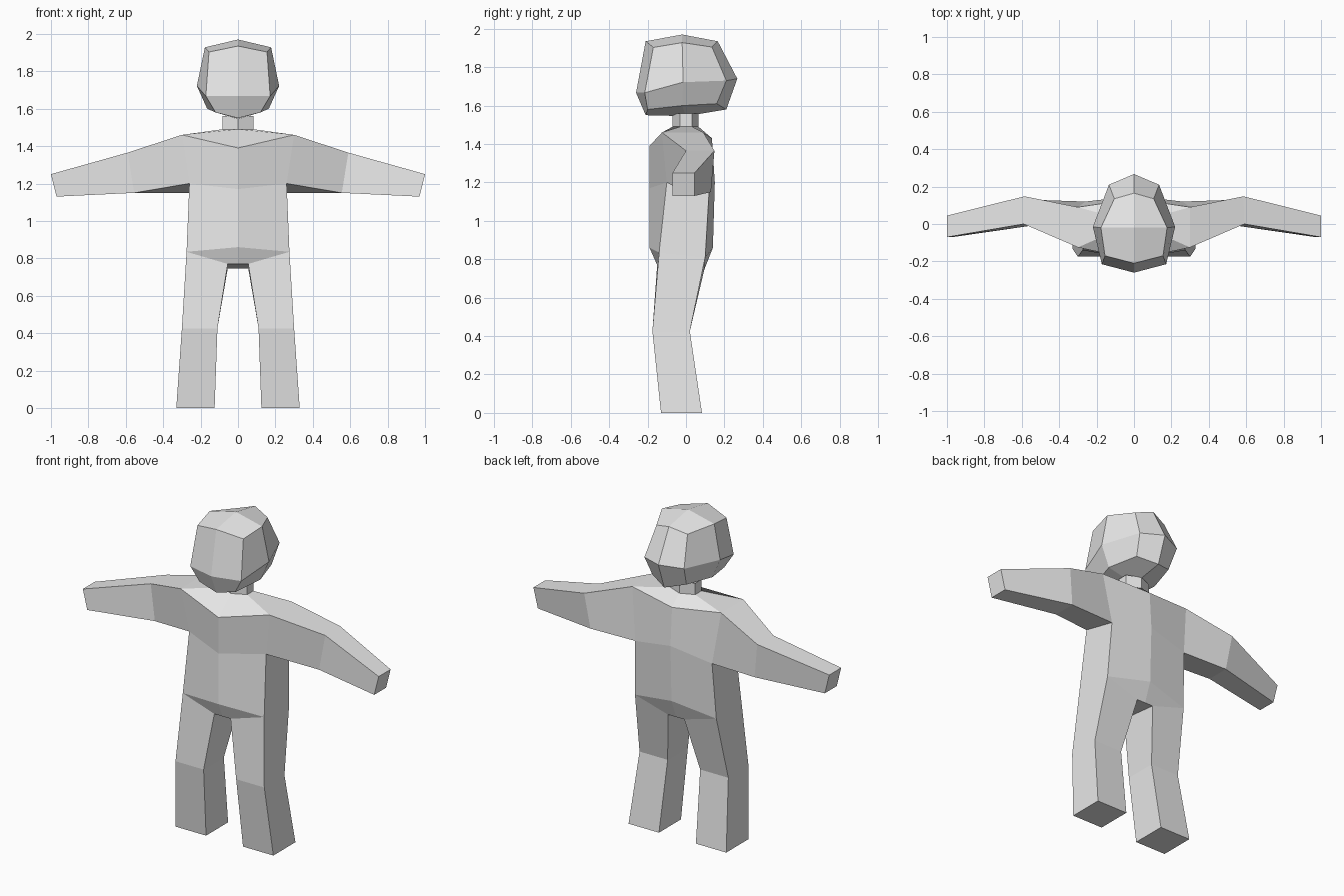
import bpy, bmesh

if "Cube" in bpy.data.objects:
    bpy.data.objects.remove(bpy.data.objects["Cube"])

skin = bpy.data.materials.new("light grey")
skin.diffuse_color = (0.8, 0.8, 0.8, 1)
skin.use_nodes = True
skin.node_tree.nodes["Principled BSDF"].inputs["Base Color"].default_value = skin.diffuse_color


def build(name, faces):
    """Make the right half from faces given as corner points, then mirror it."""
    bm = bmesh.new()
    for pts in faces:
        bm.faces.new([bm.verts.new(p) for p in pts])
    bmesh.ops.remove_doubles(bm, verts=bm.verts, dist=0.0005)
    mesh = bpy.data.meshes.new(name)
    bm.to_mesh(mesh)
    bm.free()
    mesh.materials.append(skin)
    ob = bpy.data.objects.new(name, mesh)
    bpy.context.collection.objects.link(ob)
    mod = ob.modifiers.new("mirror", 'MIRROR')
    mod.use_clip = True
    mod.merge_threshold = 0.001
    return ob


def strips(rings, closed):
    """Quads joining each ring of points to the next one."""
    out = []
    for a, b in zip(rings, rings[1:]):
        n = len(a)
        for i in range(n if closed else n - 1):
            j = (i + 1) % n
            out.append([a[i], b[i], b[j], a[j]])
    return out


# Half rings run: front centre, front side, back side, back centre
def neck_ring(z):
    return [(0, -.07, z), (.083, -.03, z), (.083, .03, z), (0, .065, z)]


shoulder = [(0, -.19, 1.39), (.30, -.125, 1.46), (.30, .09, 1.46), (0, .135, 1.43)]
armpit = [(0, -.19, 1.17), (.26, -.10, 1.20), (.26, .12, 1.15), (0, .15, 1.20)]
hip = [(0, -.19, .86), (.275, -.14, .835), (.275, .10, .81), (0, .14, .86)]
crotch = [(0, -.15, .77), (.055, -.15, .77), (.055, .095, .745), (0, .095, .745)]

# Neck
build("neck", strips([neck_ring(1.56), neck_ring(1.49)], False))

# Torso, left open where the arm and the leg join
upper = strips([neck_ring(1.49), shoulder, armpit, hip], False)
del upper[4]
under = [[hip[0], crotch[0], crotch[1], hip[1]],
         [hip[2], crotch[2], crotch[3], hip[3]],
         crotch[::-1]]
build("torso", upper + under)

# Arms
arm = [
    [shoulder[1], shoulder[2], armpit[2], armpit[1]],
    [(.59, 0, 1.365), (.585, .148, 1.365), (.555, .13, 1.15), (.555, -.01, 1.15)],
    [(1, -.07, 1.25), (1, .045, 1.25), (.97, .045, 1.13), (.97, -.07, 1.13)],
]
build("arms", strips(arm, True) + [arm[-1][::-1]])

# Legs
leg = [
    [hip[1], hip[2], crotch[2], crotch[1]],
    [(.30, -.175, .425), (.30, .02, .425), (.11, .02, .425), (.11, -.175, .425)],
    [(.33, -.13, 0), (.33, .083, 0), (.125, .083, 0), (.125, -.13, 0)],
]
build("legs", strips(leg, True) + [leg[-1][::-1]])

# Head: a rounded block, centre profile plus side profile plus cheek point
# Profiles run: top front, top, top back, back, low back, bottom, low front, front
middle = [(0, -.21, 1.935), (0, -.02, 1.97), (0, .165, 1.935), (0, .267, 1.74),
          (0, .21, 1.58), (0, 0, 1.545), (0, -.21, 1.55), (0, -.26, 1.667)]
side = [(.155, -.17, 1.903), (.177, -.02, 1.928), (.105, .135, 1.905), (.134, .21, 1.73),
        (.115, .16, 1.61), (.165, -.02, 1.60), (.12, -.20, 1.58), (.172, -.215, 1.667)]
cheek = (.22, -.015, 1.722)
crown = strips([middle, side], True)
ears = [[cheek, side[k - 1], side[k], side[(k + 1) % 8]] for k in (0, 2, 4, 6)]
build("head", crown + ears)

# Consistent outward facing normals
for ob in bpy.context.collection.objects:
    bm = bmesh.new()
    bm.from_mesh(ob.data)
    bmesh.ops.recalc_face_normals(bm, faces=bm.faces)
    if ob.name == "neck":
        f = next(iter(bm.faces))
    else:
        f = max(bm.faces, key=lambda f: f.calc_center_median().x)
    c = f.calc_center_median()
    ref = c.copy()
    ref.z = 0
    f.normal_update()
    if f.normal.dot(ref) < 0 and ob.name != "legs":
        bmesh.ops.reverse_faces(bm, faces=bm.faces)
    bm.to_mesh(ob.data)
    bm.free()
